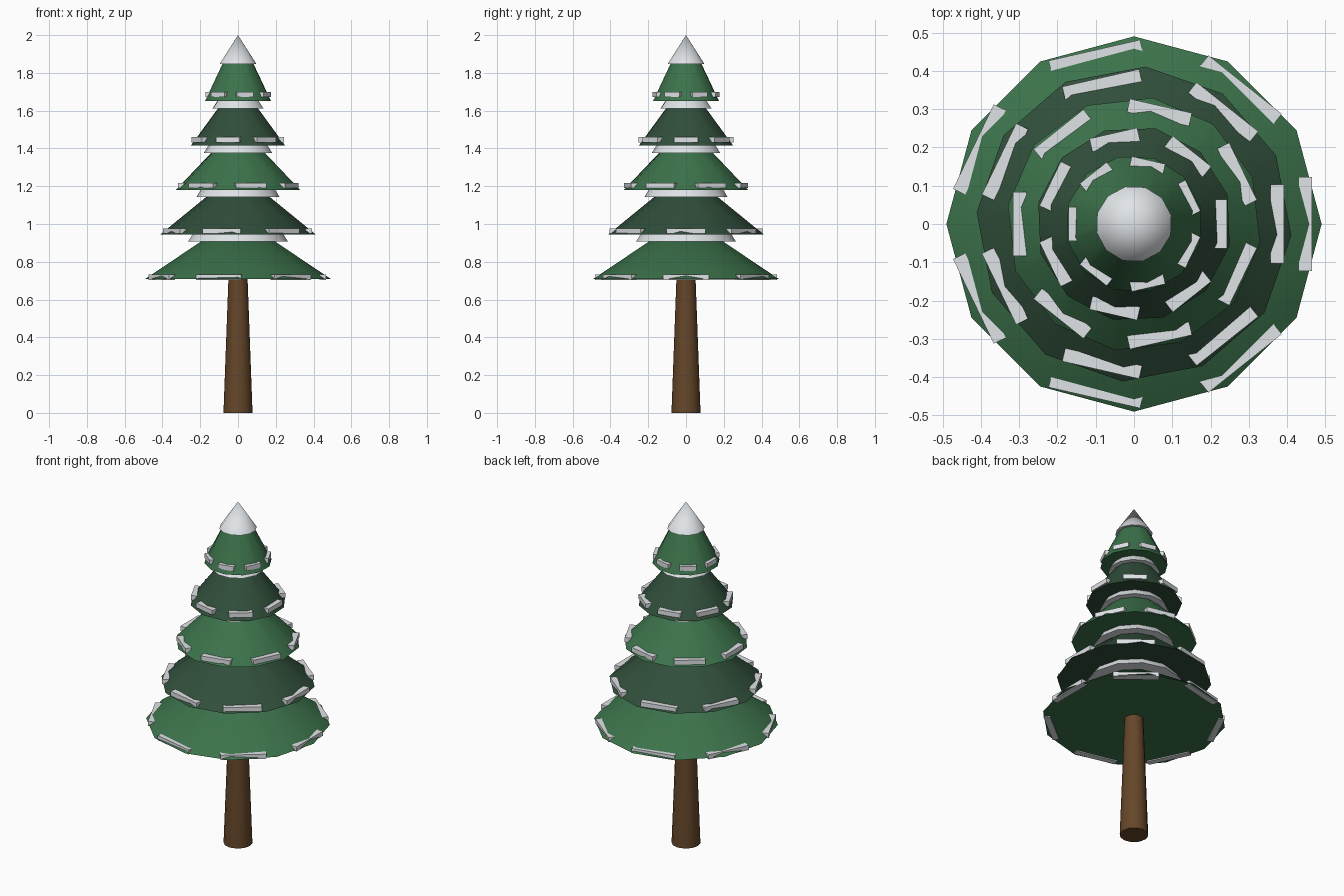
import bpy
import math
from mathutils import Matrix

cube = bpy.data.objects.get("Cube")
if cube:
    bpy.data.objects.remove(cube, do_unlink=True)


def make_material(name, rgb):
    mat = bpy.data.materials.new(name)
    mat.use_nodes = True
    colour = (*rgb, 1.0)
    mat.diffuse_color = colour
    bsdf = mat.node_tree.nodes["Principled BSDF"]
    bsdf.inputs["Base Color"].default_value = colour
    bsdf.inputs["Roughness"].default_value = 0.9
    return mat


bark = make_material("bark_brown", (0.13, 0.062, 0.022))
light_green = make_material("light_green", (0.045, 0.17, 0.07))
dark_green = make_material("dark_green", (0.03, 0.077, 0.043))
snow = make_material("snow_white", (0.82, 0.85, 0.88))

SIDES = 12


def frustum(name, r_bottom, r_top, z, height, turn, mat):
    """Closed cone or frustum standing on height z, with one corner at angle turn."""
    bpy.ops.mesh.primitive_cone_add(
        vertices=SIDES, radius1=r_bottom, radius2=r_top, depth=height,
        location=(0, 0, z + height / 2), rotation=(0, 0, turn))
    obj = bpy.context.object
    obj.name = name
    obj.data.materials.append(mat)
    bpy.ops.object.shade_smooth_by_angle(angle=math.radians(40))
    return obj


def snow_clump(name, size, radius, z, angle):
    """Flat block lying tangent to the rim of a tier."""
    bpy.ops.mesh.primitive_cube_add(size=1)
    obj = bpy.context.object
    obj.name = name
    obj.data.transform(Matrix.Diagonal((*size, 1)))
    obj.location = (radius * math.cos(angle), radius * math.sin(angle), z)
    obj.rotation_euler.z = angle
    obj.data.materials.append(snow)


# Trunk
frustum("trunk", 0.077, 0.05, 0, 0.73, 0, bark)

# Tiers: bottom radius, top radius, snow cap radius, clump height, clump phase
TIERS = [
    (0.49, 0.14, 0.265, 0.008, 0),
    (0.412, 0.123, 0.222, 0.017, 0),
    (0.333, 0.107, 0.183, 0.023, 0.5),
    (0.256, 0.08, 0.138, 0.031, 0),
    (0.18, 0.066, 0.1, 0.035, 0.5),
]
CLUMPS = 7
CLUMP_DEPTH = 0.035

for i, (radius, top, cap, lift, phase) in enumerate(TIERS):
    base = 0.71 + 0.235 * i
    turn = 0.45 * i
    # Foliage skirt, alternating greens
    frustum(f"foliage_tier_{i + 1}", radius, top, base, 0.235, turn,
            dark_green if i % 2 else light_green)
    # Snow cap over the top of the skirt
    frustum(f"snow_cap_{i + 1}", cap, 0, base + 0.197, cap * 1.53, turn, snow)
    # Snow clumps around the rim
    for k in range(CLUMPS):
        snow_clump(f"snow_clump_{i + 1}_{k + 1}",
                   (CLUMP_DEPTH, radius * 0.5, 0.027),
                   radius * 0.95 - CLUMP_DEPTH / 2, base + lift,
                   math.tau * (k + phase) / CLUMPS)
